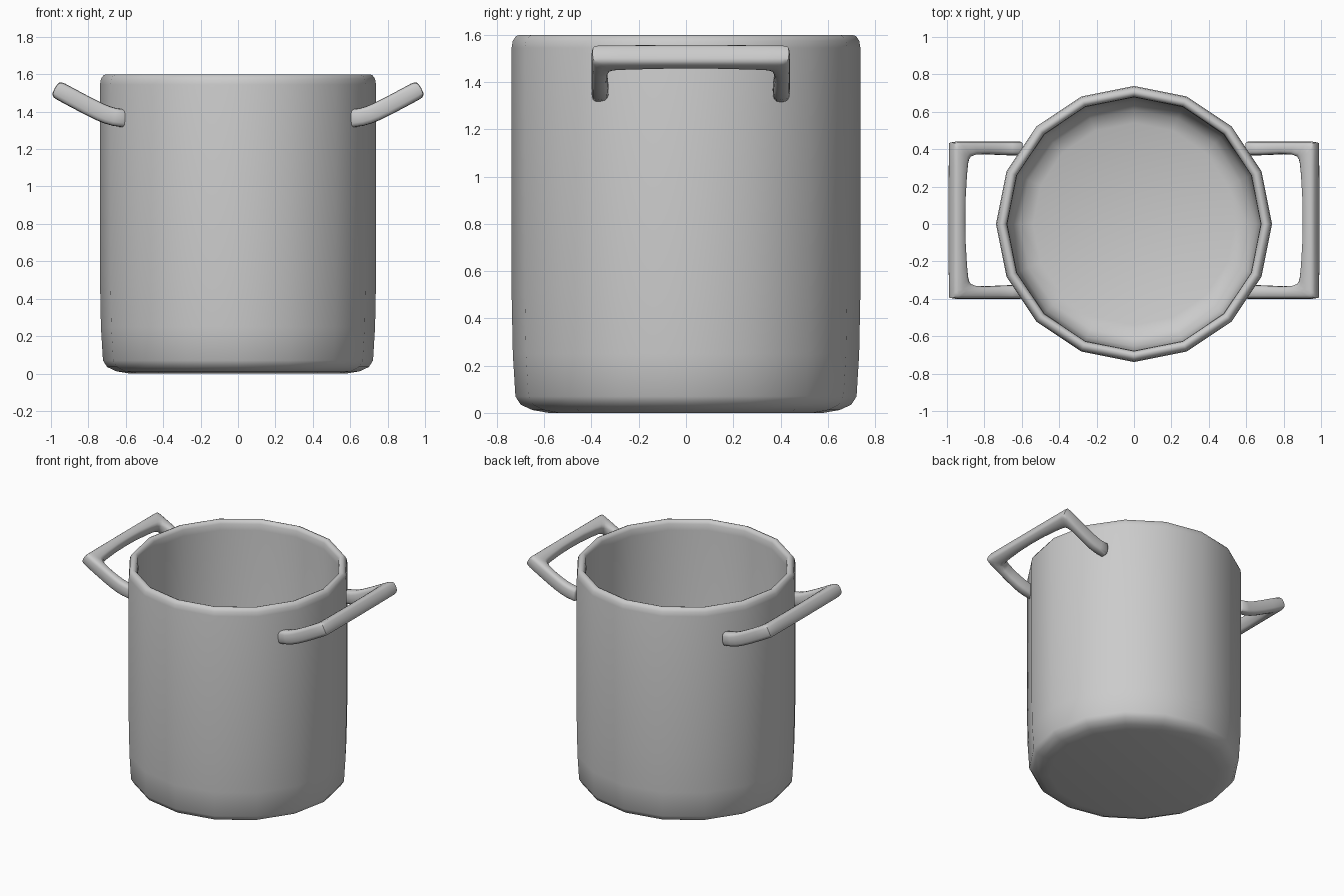
import bpy, bmesh, math

if "Cube" in bpy.data.objects:
    bpy.data.objects.remove(bpy.data.objects["Cube"])


def finish(bm, name, angle):
    bmesh.ops.recalc_face_normals(bm, faces=bm.faces)
    me = bpy.data.meshes.new(name)
    bm.to_mesh(me)
    bm.free()
    ob = bpy.data.objects.new(name, me)
    bpy.context.collection.objects.link(ob)
    bpy.ops.object.select_all(action='DESELECT')
    bpy.context.view_layer.objects.active = ob
    ob.select_set(True)
    bpy.ops.object.shade_smooth_by_angle(angle=math.radians(angle))
    return ob


def loft(bm, rings):
    """Skin between consecutive closed rings and cap both ends."""
    loops = [[bm.verts.new(p) for p in r] for r in rings]
    n = len(loops[0])
    for a, b in zip(loops, loops[1:]):
        for i in range(n):
            j = (i + 1) % n
            bm.faces.new((a[i], a[j], b[j], b[i]))
    bm.faces.new(loops[0])
    bm.faces.new(loops[-1])


# Pot body: 16-sided turned shell, outside then inside
SIDES = 16
profile = [(0.58, 0), (0.65, 0.012), (0.70, 0.035), (0.722, 0.07), (0.733, 0.25),
           (0.738, 0.5), (0.738, 1.545), (0.733, 1.575), (0.72, 1.594), (0.705, 1.6),
           (0.69, 1.594), (0.68, 1.575), (0.677, 1.53), (0.672, 0.25),
           (0.655, 0.14), (0.61, 0.085), (0.54, 0.06)]
bm = bmesh.new()
loft(bm, [[(r * math.cos(2 * math.pi * i / SIDES), r * math.sin(2 * math.pi * i / SIDES), z)
           for i in range(SIDES)] for r, z in profile])
finish(bm, "pot_body", 50)


# Handle: loop lying on an upward-bending sheet, mirrored to the other side
def sheet(x, y, t):
    e = math.exp((x - 0.674) / 0.04)
    z = 1.36 + 0.54 * 0.04 * math.log(1 + e)
    slope = 0.54 * e / (1 + e)
    k = t / math.hypot(1, slope)
    return (x - slope * k, y + 0.02, z + k)


def section(ox, oy, ix, iy, scale=1.0):
    ring = []
    for i in range(16):
        a = 2 * math.pi * i / 16
        c, s = math.cos(a), math.sin(a)
        u = math.copysign(abs(c) ** 0.65, c) * scale
        v = math.copysign(abs(s) ** 0.65, s) * scale
        ring.append(sheet((ox + ix) / 2 + u * (ox - ix) / 2,
                          (oy + iy) / 2 + u * (oy - iy) / 2, v * 0.048))
    return ring


# Stations: outer edge x, y and inner edge x, y
half = [(0.598, .42, 0.598, .347, 0.8), (0.606, .42, 0.606, .347), (0.66, .42, 0.66, .347),
        (0.70, .42, 0.70, .348), (0.74, .42, 0.74, .35), (0.80, .42, 0.80, .353),
        (0.88, .42, 0.855, .35), (0.955, .42, 0.884, .338), (0.978, .416, 0.892, .322),
        (0.98, .395, 0.897, .30), (0.98, .30, 0.903, .24), (0.98, .15, 0.911, .12)]
mirrored = [(a, -b, c, -d, *rest) for a, b, c, d, *rest in reversed(half)]
bm = bmesh.new()
loft(bm, [section(*st) for st in half + [(0.98, 0, 0.913, 0)] + mirrored])
handle = finish(bm, "side_handles", 50)
handle.modifiers.new("mirror", 'MIRROR').use_axis[0] = True
